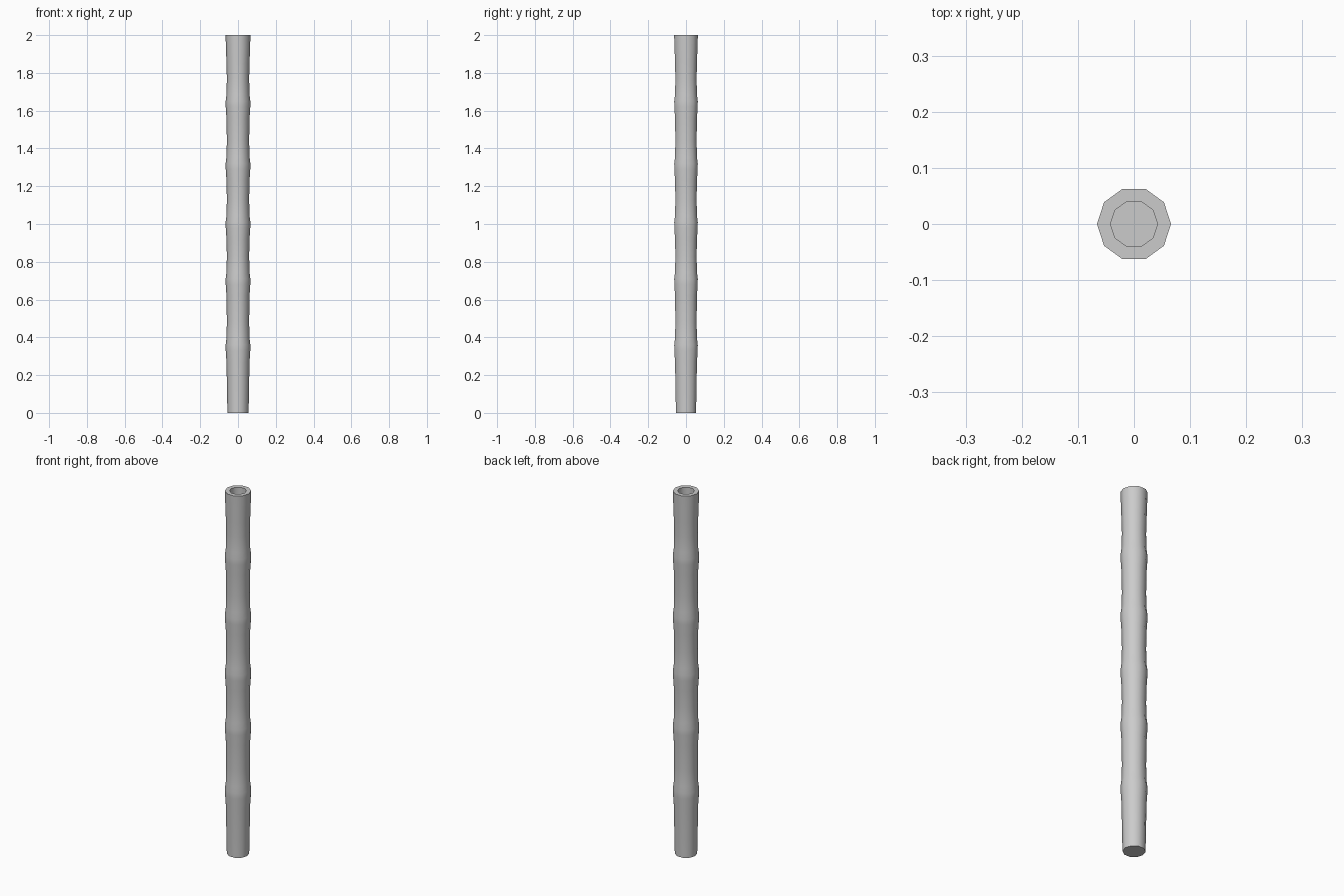
import bpy, bmesh, math

if "Cube" in bpy.data.objects:
    bpy.data.objects.remove(bpy.data.objects["Cube"])

SIDES = 10

# Outer profile (radius, z): internodes flaring gently into swollen nodes
profile = [(0.056, 0.0)]
for z in (0.36, 0.71, 1.01, 1.32, 1.65):
    profile += [(0.061, z - 0.09), (0.065, z - 0.03), (0.0655, z), (0.061, z + 0.035)]
    profile += [(0.059, z + 0.12)]
profile += [(0.061, 1.85), (0.066, 2.0)]
# Rim and hollow at the top
profile += [(0.042, 2.0), (0.042, 1.85)]

bm = bmesh.new()


def ring(r, z):
    return [bm.verts.new((r * math.cos(2 * math.pi * i / SIDES),
                          r * math.sin(2 * math.pi * i / SIDES), z)) for i in range(SIDES)]


# Lathe the profile and cap the base and the hollow's floor
rings = [ring(r, z) for r, z in profile]
for a, b in zip(rings, rings[1:]):
    for i in range(SIDES):
        j = (i + 1) % SIDES
        bm.faces.new((a[i], a[j], b[j], b[i]))
bm.faces.new(rings[0][::-1])
bm.faces.new(rings[-1])
bmesh.ops.recalc_face_normals(bm, faces=bm.faces)

mesh = bpy.data.meshes.new("bamboo_pole")
bm.to_mesh(mesh)
bm.free()
pole = bpy.data.objects.new("bamboo_pole", mesh)
bpy.context.collection.objects.link(pole)
bpy.context.view_layer.objects.active = pole
pole.select_set(True)
bpy.ops.object.shade_smooth_by_angle(angle=math.radians(40))
